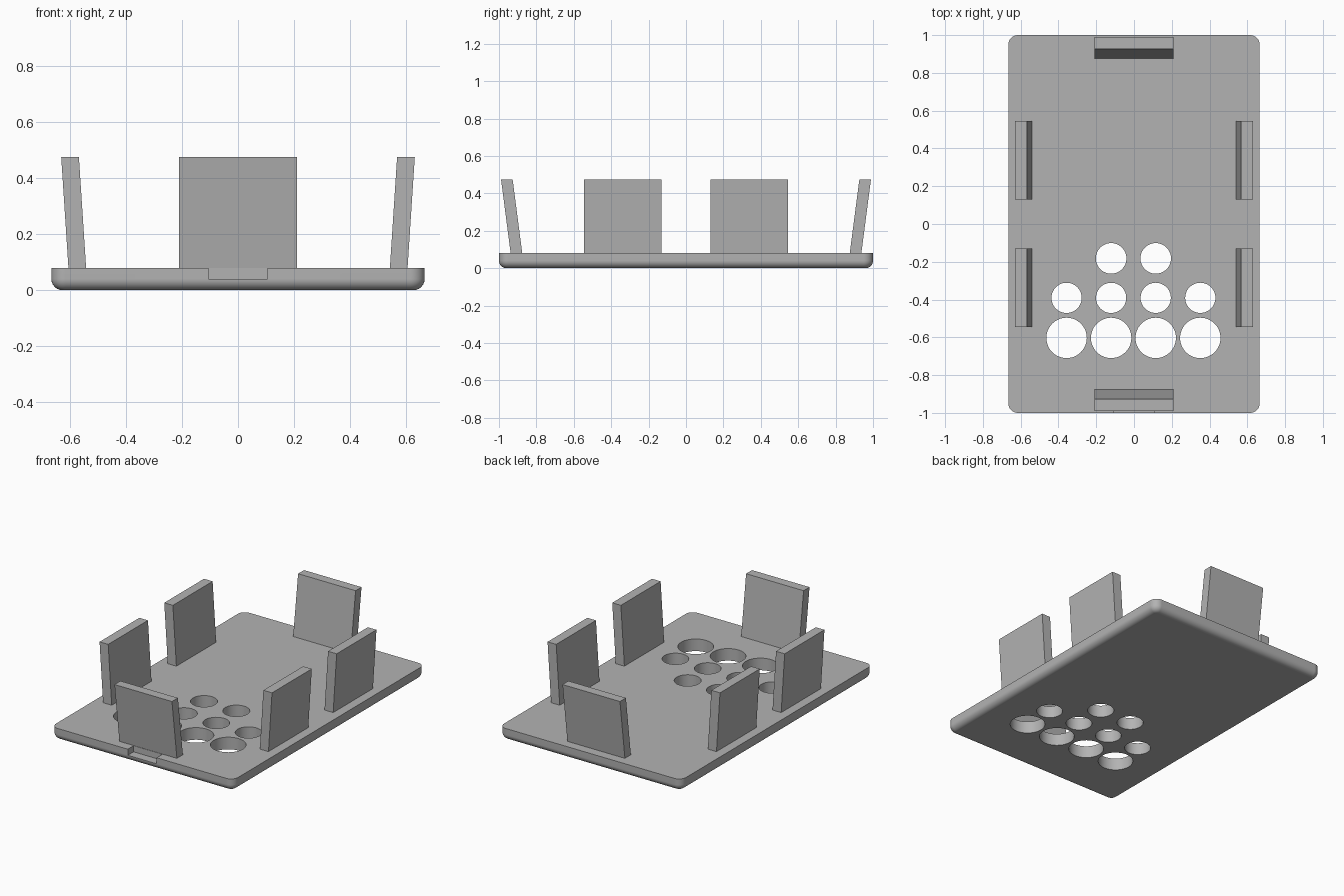
import bpy, bmesh
from math import pi
from mathutils import Matrix, Vector

if "Cube" in bpy.data.objects:
    bpy.data.objects.remove(bpy.data.objects["Cube"], do_unlink=True)

grey = bpy.data.materials.new("mid_grey")
grey.use_nodes = True
GREY = (0.45, 0.45, 0.45, 1)
grey.diffuse_color = GREY
grey.node_tree.nodes["Principled BSDF"].inputs["Base Color"].default_value = GREY

HALF_X, HALF_Y, THICK = 0.665, 1.0, 0.08


def add_object(name, bm):
    bmesh.ops.recalc_face_normals(bm, faces=bm.faces)
    mesh = bpy.data.meshes.new(name)
    bm.to_mesh(mesh)
    bm.free()
    mesh.materials.append(grey)
    obj = bpy.data.objects.new(name, mesh)
    bpy.context.collection.objects.link(obj)
    return obj


def add_box(bm, low, high):
    low, high = Vector(low), Vector(high)
    size = Matrix.Diagonal((*(high - low), 1))
    return bmesh.ops.create_cube(bm, size=1, matrix=Matrix.Translation((low + high) / 2) @ size)["verts"]


# Base plate: rounded corners, then a rounded lower rim
bm = bmesh.new()
add_box(bm, (-HALF_X, -HALF_Y, 0), (HALF_X, HALF_Y, THICK))
upright = [e for e in bm.edges if abs(e.verts[0].co.z - e.verts[1].co.z) > 0.01]
bmesh.ops.bevel(bm, geom=upright, offset=0.05, segments=8, profile=0.5, affect='EDGES')
rim = [e for e in bm.edges if all(v.co.z < 0.001 for v in e.verts)]
bmesh.ops.bevel(bm, geom=rim, offset=0.04, segments=6, profile=0.5, affect='EDGES')
plate = add_object("base_plate", bm)

# Cutters: rows of round holes and the shallow notch in the front edge
bm = bmesh.new()
columns = (-0.357, -0.121, 0.115, 0.351)
rows = ((-0.182, 0.081, columns[1:3]), (-0.391, 0.08, columns), (-0.603, 0.107, columns))
for y, radius, xs in rows:
    for x in xs:
        bmesh.ops.create_cone(bm, cap_ends=True, segments=48, radius1=radius, radius2=radius,
                              depth=0.4, matrix=Matrix.Translation((x, y, 0)))
add_box(bm, (-0.105, -1.1, 0.04), (0.105, -0.94, 0.2))
cutter = add_object("hole_cutter", bm)
cutter.hide_render = True

cut = plate.modifiers.new("holes", 'BOOLEAN')
cut.operation = 'DIFFERENCE'
cut.solver = 'EXACT'
cut.object = cutter
bpy.ops.object.select_all(action='DESELECT')
bpy.context.view_layer.objects.active = plate
plate.select_set(True)
bpy.ops.object.modifier_apply(modifier=cut.name)
bpy.data.objects.remove(cutter, do_unlink=True)
bpy.ops.object.shade_smooth_by_angle(angle=pi / 6)
plate.modifiers.new("even_shading", 'WEIGHTED_NORMAL').keep_sharp = True


# Upright tabs that lean outwards; built facing +x, then turned into place
def add_tab(name, inner, thickness, lean, low, high, turn):
    bm = bmesh.new()
    verts = add_box(bm, (inner, low, THICK - 0.004), (inner + thickness, high, 0.475))
    for v in verts:
        if v.co.z > 0.3:
            v.co.x += lean
    bmesh.ops.rotate(bm, verts=verts, matrix=Matrix.Rotation(turn, 3, 'Z'))
    add_object(name, bm)


for side, turn in (("left", 0), ("right", pi)):
    for place, low, high in (("front", -0.545, -0.13), ("back", 0.13, 0.545)):
        if side == "right":
            low, high = -high, -low
        add_tab(f"{side}_{place}_tab", 0.541, 0.063, 0.026, low, high, turn)
for name, turn in (("back_tab", pi / 2), ("front_tab", -pi / 2)):
    add_tab(name, 0.875, 0.062, 0.052, -0.21, 0.21, turn)
